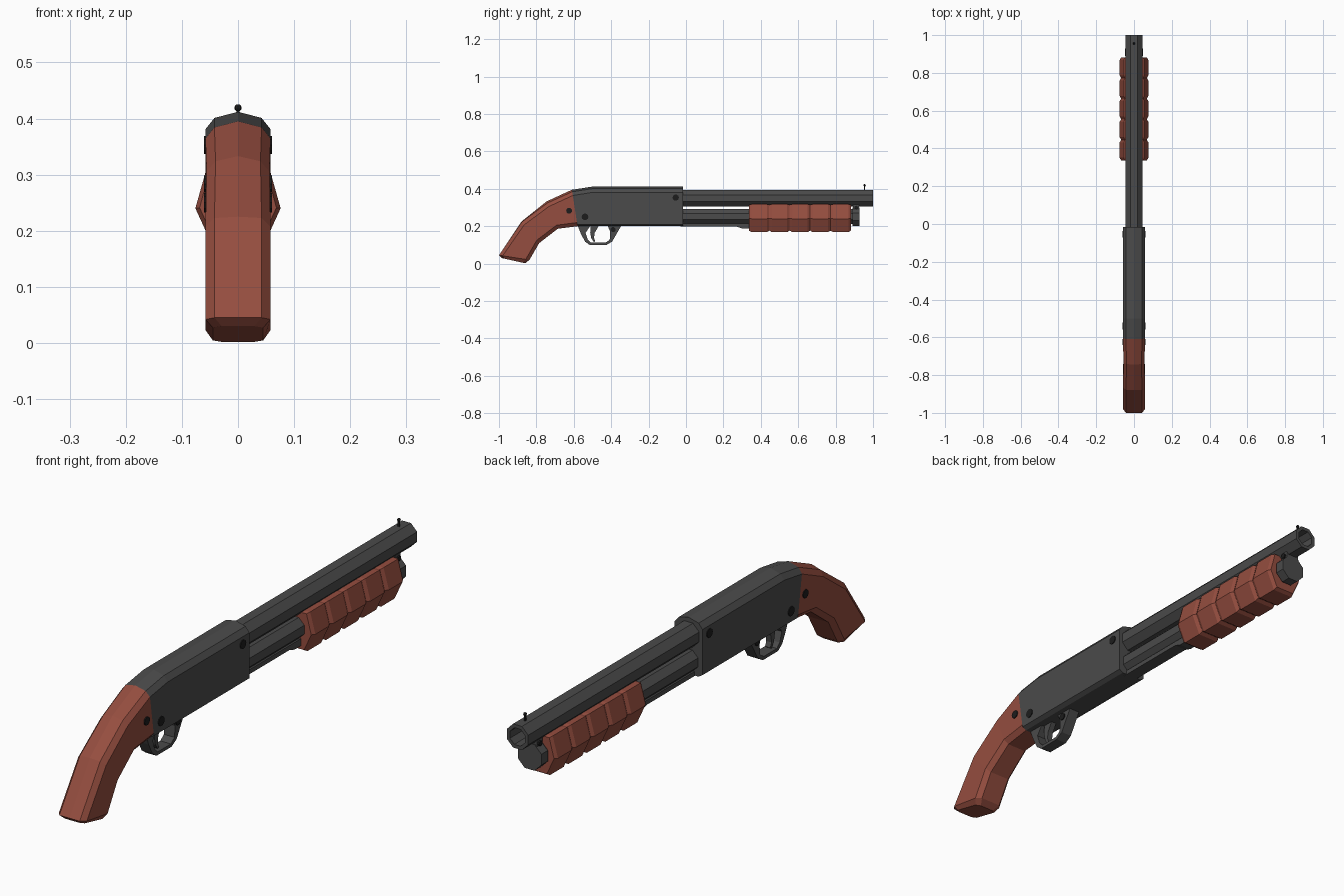
import bpy, bmesh
from math import pi, sin, cos
from mathutils import Vector

if "Cube" in bpy.data.objects:
    bpy.data.objects.remove(bpy.data.objects["Cube"])


def material(name, rgb):
    m = bpy.data.materials.new(name)
    m.diffuse_color = (*rgb, 1)
    m.use_nodes = True
    m.node_tree.nodes["Principled BSDF"].inputs["Base Color"].default_value = m.diffuse_color
    return m


METAL = material("dark_metal", (0.07, 0.07, 0.07))
WOOD = material("red_wood", (0.30, 0.075, 0.05))
BLACK = material("black_steel", (0.012, 0.012, 0.012))


def loft(name, rings, mat):
    """Skin a list of equal-length vertex rings and cap both ends."""
    bm = bmesh.new()
    vs = [[bm.verts.new(p) for p in r] for r in rings]
    n = len(vs[0])
    for a, b in zip(vs, vs[1:]):
        for i in range(n):
            j = (i + 1) % n
            bm.faces.new((a[i], a[j], b[j], b[i]))
    bm.faces.new(vs[0])
    bm.faces.new(vs[-1])
    bmesh.ops.recalc_face_normals(bm, faces=bm.faces)
    me = bpy.data.meshes.new(name)
    bm.to_mesh(me)
    bm.free()
    me.materials.append(mat)
    ob = bpy.data.objects.new(name, me)
    bpy.context.collection.objects.link(ob)
    return ob


def circle(y, z, r, n=8):
    return [(r * cos(2 * pi * (i + .5) / n), y, z + r * sin(2 * pi * (i + .5) / n))
            for i in range(n)]


def body_ring(top, bottom, ridge, w=0.058, c=0.02, cb=0.02):
    """Chamfered section with a ridged top, between two points in the yz plane."""
    t, b = Vector((0, *top)), Vector((0, *bottom))
    length, d = (b - t).length, (b - t).normalized()
    half = [(w - .016, ridge), (w, ridge + c), (w, length - cb), (w - .016, length)]
    pts = [(0, 0)] + half + [(-x, s) for x, s in reversed(half)]
    return [t + d * s + Vector((x, 0, 0)) for x, s in pts]


def strap(name, pairs, w, mat):
    """Flat-sided strap from (outer, inner) yz point pairs."""
    return loft(name, [[(-w, *o), (w, *o), (w, *i), (-w, *i)] for o, i in pairs], mat)


def pin(name, y, z, r, half, n=10):
    bpy.ops.mesh.primitive_cylinder_add(vertices=n, radius=r, depth=2 * half,
                                        location=(0, y, z), rotation=(0, pi / 2, 0))
    ob = bpy.context.object
    ob.name = name
    ob.data.materials.append(BLACK)


# Pistol-grip stock
loft("stock", [
    body_ring((-.61, .395), (-.58, .20), .011),
    body_ring((-.745, .333), (-.685, .187), .01, w=.056),
    body_ring((-.88, .225), (-.785, .11), .003),
    body_ring((-1.0, .045), (-.837, .02), 0),
    body_ring((-.985, .03), (-.86, .002), 0, w=.045, c=.012, cb=.012)], WOOD)

# Receiver
loft("receiver", [
    body_ring((-.61, .395), (-.58, .20), .011, cb=.01),
    body_ring((-.50, .412), (-.50, .20), .011, cb=.01),
    body_ring((-.015, .412), (-.015, .20), .011, cb=.01)], METAL)

# Barrel with open bore
loft("barrel", [circle(-.03, .35, .048), circle(1, .35, .048),
                circle(1, .35, .034), circle(.8, .35, .034)], METAL)

# Magazine tube, end cap and barrel bracket
loft("magazine_tube", [circle(-.03, .253, .043), circle(.90, .253, .043)], METAL)
loft("magazine_cap", [circle(.89, .25, .053), circle(.928, .25, .053)], METAL)
strap("barrel_bracket", [((.893, .32), (.893, .25)), ((.925, .32), (.925, .25))],
      .028, METAL)
pin("bracket_screw", .91, .30, .01, .034, 8)

# Action bar under the tube
strap("action_bar", [((-.03, .198), (-.03, .215)), ((.27, .198), (.27, .215)),
                     ((.30, .188), (.30, .215)), ((.36, .188), (.36, .215))], .025, METAL)

# Ribbed pump grip: five bulging segments
section = [(.043, .168), (.076, .24), (.054, .318)]
section += [(-x, z) for x, z in reversed(section)]
step, rings = .109, []
for k in range(5):
    y = .337 + k * step
    for dy, s in ((0, .9), (.014, 1), (step - .014, 1), (step - .001, .9)):
        rings.append([(x * s, y + dy, .25 + (z - .25) * (s if z < .3 else .5 + s / 2))
                      for x, z in section])
loft("pump_grip", rings, WOOD)

# Trigger guard and trigger
strap("trigger_guard", [
    ((-.58, .205), (-.51, .205)), ((-.562, .16), (-.537, .165)),
    ((-.54, .118), (-.525, .128)), ((-.515, .10), (-.508, .112)),
    ((-.425, .10), (-.43, .112)), ((-.395, .118), (-.408, .128)),
    ((-.365, .17), (-.405, .17)), ((-.345, .205), (-.42, .205))], .022, METAL)
strap("trigger", [
    ((-.51, .205), (-.465, .205)), ((-.512, .165), (-.488, .165)),
    ((-.506, .135), (-.492, .138)), ((-.492, .115), (-.485, .12))], .011, METAL)
pin("guard_screw", -.39, .182, .014, .026)

# Cross pins through stock and receiver
for name, y, z, r in (("stock_pin", -.625, .283, .016),
                      ("rear_receiver_pin", -.54, .25, .018),
                      ("front_receiver_pin", -.055, .353, .017)):
    pin(name, y, z, r, .061)

# Bead sight
loft("sight_post", [[(x, y, z) for x, y in
                     ((-.003, .952), (.003, .952), (.003, .958), (-.003, .958))]
                    for z in (.385, .418)], BLACK)
bpy.ops.mesh.primitive_uv_sphere_add(segments=8, ring_count=6, radius=.0065,
                                     location=(0, .955, .419))
bpy.context.object.name = "sight_bead"
bpy.context.object.data.materials.append(BLACK)
